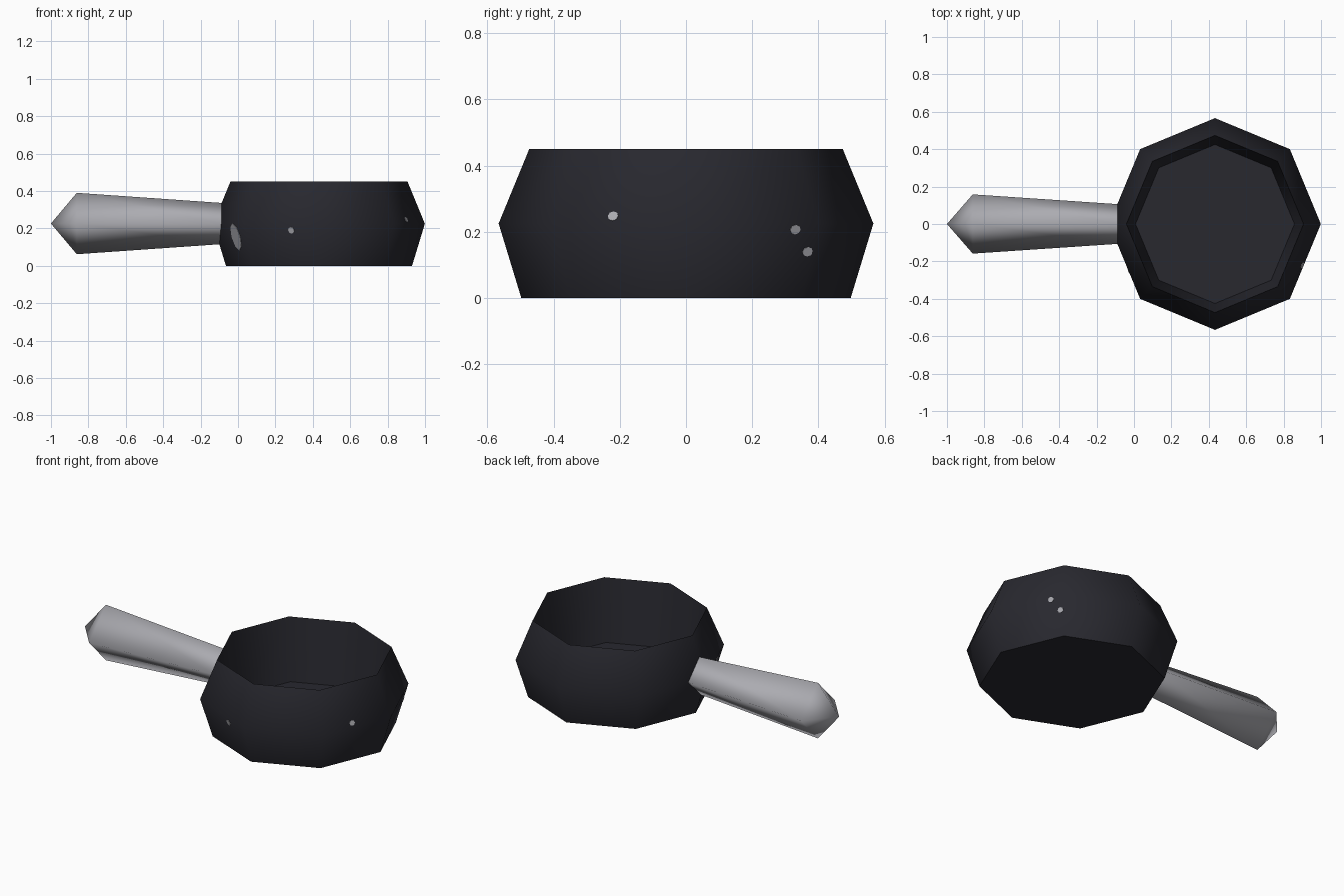
import bpy, bmesh, math
from mathutils import Vector, Matrix

if "Cube" in bpy.data.objects:
    bpy.data.objects.remove(bpy.data.objects["Cube"])


def material(name, col):
    m = bpy.data.materials.new(name)
    m.diffuse_color = (*col, 1)
    m.use_nodes = True
    m.node_tree.nodes["Principled BSDF"].inputs["Base Color"].default_value = m.diffuse_color
    return m


black = material("black iron", (0.021, 0.021, 0.028))
grey = material("light grey", (0.41, 0.41, 0.44))


def lathe(name, profile, sides, matrix, mat, angle):
    """Spin (radius, height) points round local z; radius 0 makes a pole."""
    bm = bmesh.new()
    rings = []
    for r, h in profile:
        n = sides if r else 1
        rings.append([bm.verts.new((r * math.cos(2 * math.pi * i / sides),
                                    r * math.sin(2 * math.pi * i / sides), h))
                      for i in range(n)])
    for a, b in zip(rings, rings[1:]):
        for i in range(sides):
            j = (i + 1) % sides
            quad = [a[i % len(a)], a[j % len(a)], b[j % len(b)], b[i % len(b)]]
            bm.faces.new(list(dict.fromkeys(quad)))
    bmesh.ops.recalc_face_normals(bm, faces=bm.faces)
    bm.transform(matrix)
    me = bpy.data.meshes.new(name)
    bm.to_mesh(me)
    bm.free()
    me.materials.append(mat)
    ob = bpy.data.objects.new(name, me)
    bpy.context.collection.objects.link(ob)
    bpy.context.view_layer.objects.active = ob
    ob.select_set(True)
    bpy.ops.object.shade_smooth_by_angle(angle=math.radians(angle))
    ob.select_set(False)
    return ob


# Bowl: eight-sided pot with a bulge and a knife-edge rim, hollow inside
bowl = lathe("bowl", [(0, 0), (0.4975, 0), (0.566, 0.225), (0.4735, 0.45),
                      (0.425, 0.087), (0, 0.087)], 8,
             Matrix.Translation((0.433, 0, 0)), black, 50)

# Handle: four-sided diamond grip along -x, pointed at the far end, open in the bowl
lathe("handle", [(0.110, 0.086), (0.164, 0.862), (0, 1.0)], 4,
      Matrix.Translation((0, 0, 0.226)) @ Matrix.Diagonal((1, 0.965, 1, 1))
      @ Matrix.Rotation(-math.pi / 2, 4, 'Y'),
      grey, 95)


# Worn spots: thin plates laid on the outer wall
def spot(name, origin, direction, w, h):
    bpy.context.view_layer.update()
    hit, loc, nor, _ = bowl.ray_cast(Vector(origin), Vector(direction))
    if not hit:
        return
    place = (Matrix.Translation(loc) @ nor.to_track_quat('Z', 'Y').to_matrix().to_4x4()
             @ Matrix.Diagonal((w, h, 1, 1)))
    lathe(name, [(0, 0), (1, 0), (1, 0.002), (0, 0.002)], 8, place, grey, 30)


FRONT, RIGHT = (0, 1, 0), (-1, 0, 0)
spot("side_wear", (-0.01, -2, 0.155), FRONT, 0.06, 0.075)
spot("front_wear", (0.285, -2, 0.19), FRONT, 0.018, 0.018)
for k, (y, z) in enumerate([(-0.22, 0.247), (0.33, 0.207), (0.367, 0.14)]):
    spot(f"right_wear_{k}", (2, y, z), RIGHT, 0.017, 0.015)
